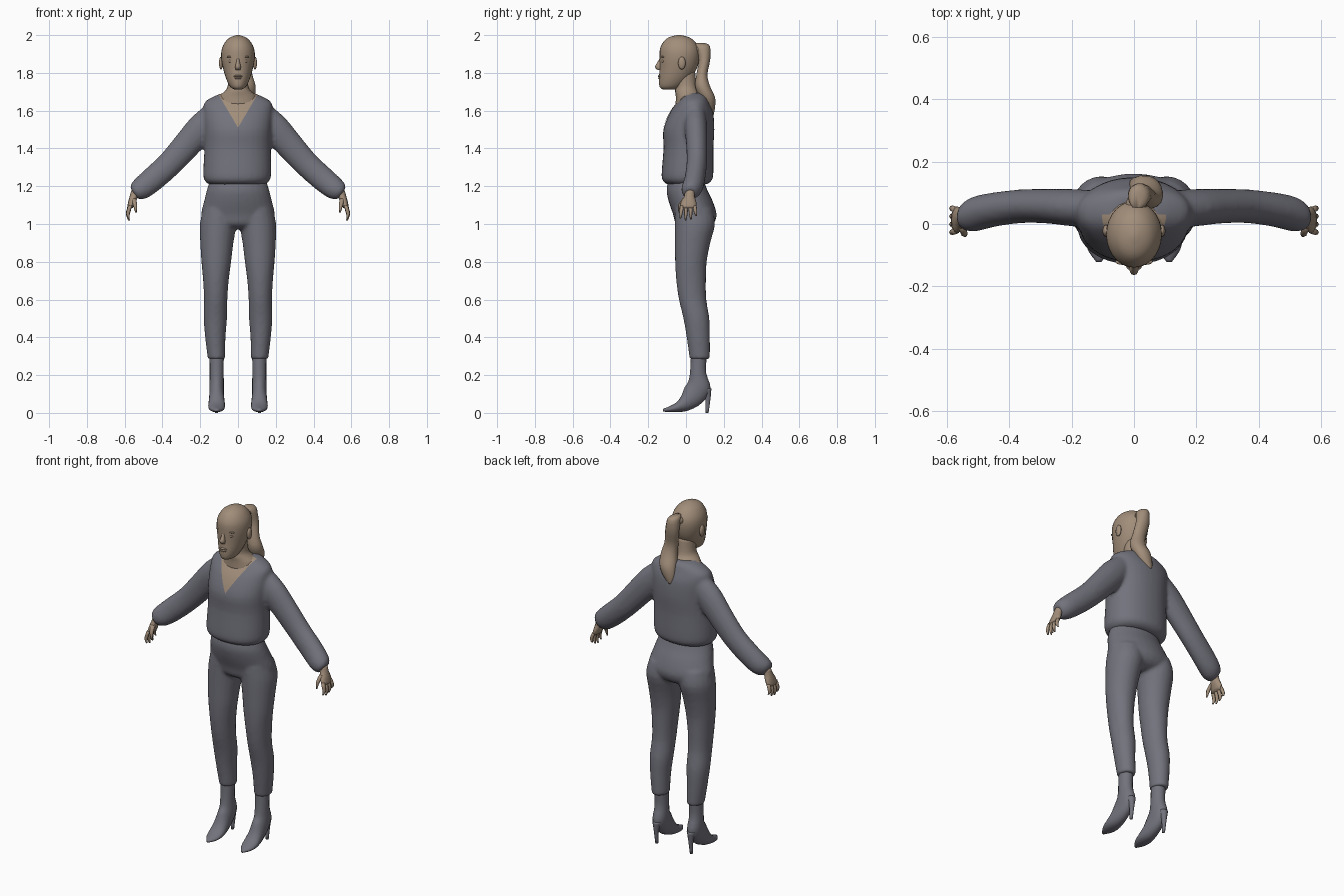
import bpy, bmesh, math
from mathutils import Vector


def material(name, rgb):
    m = bpy.data.materials.new(name)
    m.diffuse_color = (*rgb, 1)
    return m


CLOTH = material("grey cloth", (0.17, 0.17, 0.205))
SKIN = material("tan skin", (0.36, 0.27, 0.195))


def smooth_rings(rings, steps):
    """Catmull-Rom interpolation of (x, y, z, a, b, tilt) sections."""
    r = [tuple(q) + (0,) * (6 - len(q)) for q in rings]
    out = []
    for i in range(len(r) - 1):
        p = (r[max(i - 1, 0)], r[i], r[i + 1], r[min(i + 2, len(r) - 1)])
        for k in range(steps):
            t = k / steps
            out.append([0.5 * (2 * b + (c - a) * t + (2 * a - 5 * b + 4 * c - d) * t * t
                        + (3 * b - a - 3 * c + d) * t ** 3) for a, b, c, d in zip(*p)])
    return out + [r[-1]]


def loft(bm, rings, side=1, n=20, steps=3, foot=False, power=1.0):
    """Skin closed elliptical sections; side=-1 mirrors in x."""
    loops = []
    for x, y, z, a, b, tilt in smooth_rings(rings, steps):
        c, s = math.cos(math.radians(tilt)), math.sin(math.radians(tilt))
        u, v = Vector((c, 0, s)), Vector((0, 1, 0))
        if foot:
            u, v = Vector((1, 0, 0)), Vector((0, c, s))
        loop = []
        for i in range(n):
            t = 2 * math.pi * i / n
            cu, sv = math.cos(t), math.sin(t)
            cu = math.copysign(abs(cu) ** power, cu)
            sv = math.copysign(abs(sv) ** power, sv)
            p = Vector((x, y, z)) + u * max(a, .002) * cu + v * max(b, .002) * sv
            loop.append(bm.verts.new((p.x * side, p.y, p.z)))
        loops.append(loop)
    for l0, l1 in zip(loops, loops[1:]):
        for i in range(n):
            j = (i + 1) % n
            bm.faces.new((l0[i], l0[j], l1[j], l1[i]))
    bm.faces.new(loops[0])
    bm.faces.new(loops[-1])


def finish(name, bm, mat, voxel=0):
    bmesh.ops.recalc_face_normals(bm, faces=bm.faces)
    me = bpy.data.meshes.new(name)
    bm.to_mesh(me)
    bm.free()
    me.materials.append(mat)
    for f in me.polygons:
        f.use_smooth = True
    ob = bpy.data.objects.new(name, me)
    bpy.context.collection.objects.link(ob)
    if voxel:
        m = ob.modifiers.new("blend", 'REMESH')
        m.mode, m.voxel_size, m.use_smooth_shade = 'VOXEL', voxel, True
        m = ob.modifiers.new("soften", 'SMOOTH')
        m.iterations = 4
    return ob


def ball(bm, loc, size):
    g = bmesh.ops.create_uvsphere(bm, u_segments=14, v_segments=8, radius=1)
    for v in g["verts"]:
        v.co = Vector([l + c * s for l, c, s in zip(loc, v.co, size)])


# Trousers: pelvis and two legs blended together
bm = bmesh.new()
loft(bm, [(0, 0, 1.235, .148, .092), (0, .005, 1.18, .165, .108), (0, .025, 1.12, .18, .117),
          (0, .047, 1.05, .195, .115), (0, .045, 1.0, .17, .10), (0, .04, .975, .09, .06)], n=28)
for s in (1, -1):
    loft(bm, [(.095, .04, 1.08, .09, .10), (.105, .047, 1.0, .097, .107),
              (.112, .035, .9, .088, .094), (.115, .026, .8, .079, .084),
              (.117, .027, .7, .068, .079), (.118, .035, .6, .062, .073),
              (.12, .055, .5, .062, .069), (.12, .065, .4, .054, .062),
              (.115, .072, .3, .047, .055), (.115, .072, .285, .045, .053)], s)
finish("trousers", bm, CLOTH, .01)

# Blouse: body and two full sleeves blended together
TORSO = [(-.005, .005, 1.21, .15, .105), (-.005, .006, 1.23, .172, .13),
         (-.004, .008, 1.27, .18, .137), (-.002, .013, 1.40, .176, .132),
         (0, .015, 1.50, .178, .135), (0, .03, 1.59, .182, .114),
         (0, .04, 1.645, .176, .085), (0, .045, 1.68, .118, .066), (0, .045, 1.695, .07, .05)]
bm = bmesh.new()
loft(bm, TORSO, n=32, power=.92)
for s in (1, -1):
    loft(bm, [(.12, .05, 1.58, .07, .055, 45), (.19, .052, 1.51, .079, .06, 42),
              (.27, .057, 1.42, .074, .056, 42), (.36, .057, 1.32, .068, .054, 42),
              (.45, .046, 1.238, .066, .055, 45), (.51, .032, 1.188, .06, .056, 48),
              (.54, .024, 1.168, .048, .044, 52), (.55, .022, 1.16, .032, .03, 55)], s)
finish("blouse", bm, CLOTH, .01)

# Skin in the V-shaped neckline: a thin front plate following the blouse
bm = bmesh.new()
loft(bm, [(x, y, z, a + .003, b + .003) for x, y, z, a, b in TORSO], n=32, power=.92)
for no in ((.17, 0, -.10), (-.17, 0, -.10), (0, 1, 0)):
    co = (0, .03, 1.51)
    bmesh.ops.bisect_plane(bm, geom=bm.verts[:] + bm.edges[:] + bm.faces[:],
                           plane_co=co, plane_no=no, clear_outer=True)
finish("neckline_skin", bm, SKIN)

# Neck
bm = bmesh.new()
loft(bm, [(0, .02, 1.63, .115, .075), (0, .018, 1.675, .098, .072), (0, .004, 1.705, .068, .062),
          (0, 0, 1.735, .054, .056), (0, -.01, 1.81, .052, .058)])
finish("neck", bm, SKIN)

# Head with nose, brows, lids, lips and ears
bm = bmesh.new()
loft(bm, [(0, -.09, 1.712, .018, .03), (0, -.082, 1.725, .04, .057), (0, -.062, 1.765, .061, .081),
          (0, -.042, 1.82, .078, .098), (0, -.034, 1.88, .089, .106), (0, -.034, 1.93, .085, .103),
          (0, -.036, 1.97, .063, .079), (0, -.037, 1.99, .037, .049), (0, -.037, 2.0, .008, .01)],
     n=28)
loft(bm, [(0, -.128, 1.885, .007, .008), (0, -.137, 1.86, .009, .012),
          (0, -.145, 1.832, .015, .019), (0, -.138, 1.815, .012, .012)], n=12)
ball(bm, (0, -.139, 1.783), (.024, .010, .006))
ball(bm, (0, -.138, 1.772), (.02, .010, .006))
for s in (1, -1):
    ball(bm, (s * .036, -.121, 1.862), (.016, .010, .008))
    ball(bm, (s * .038, -.121, 1.885), (.022, .010, .005))
    ball(bm, (s * .09, -.022, 1.852), (.011, .02, .034))
finish("head", bm, SKIN)

# Ponytail
bm = bmesh.new()
loft(bm, [(.005, .075, 1.957, .014, .028), (.015, .088, 1.94, .034, .04),
          (.022, .098, 1.87, .04, .031), (.036, .084, 1.79, .04, .03),
          (.046, .088, 1.73, .047, .04), (.038, .112, 1.67, .05, .043),
          (.022, .128, 1.615, .038, .026), (.005, .138, 1.575, .01, .008)], n=14)
ball(bm, (.008, .06, 1.925), (.035, .04, .025))
finish("ponytail", bm, SKIN)

for s, label in ((1, "right"), (-1, "left")):
    # Hand: palm, four fingers and thumb
    bm = bmesh.new()
    loft(bm, [(.54, .022, 1.18, .024, .026), (.552, .018, 1.145, .022, .028),
              (.562, .014, 1.115, .02, .041), (.572, .012, 1.085, .015, .043)], s, n=12, steps=2)
    for i, length in enumerate((.058, .068, .062, .045)):
        y = -.021 + .022 * i
        spread = (i - 1.5) * .006
        loft(bm, [(.570, y, 1.098, .011, .011), (.583, y + spread * .6, 1.085 - length * .5, .010, .009),
                  (.577, y + spread, 1.087 - length, .004, .004)], s, n=8, steps=2)
    loft(bm, [(.552, -.005, 1.135, .013, .014), (.545, -.03, 1.10, .011, .011),
              (.54, -.036, 1.06, .004, .004)], s, n=8, steps=2)
    finish(label + "_hand", bm, SKIN)

    # Pointed boot, sections turning from the ankle to the toe
    bm = bmesh.new()
    loft(bm, [(.113, .068, .31, .038, .042, 0), (.113, .064, .21, .037, .043, 0),
              (.113, .07, .145, .039, .062, -15), (.113, .04, .095, .039, .062, -40),
              (.113, -.005, .053, .043, .044, -65), (.113, -.045, .031, .044, .027, -82),
              (.113, -.085, .02, .034, .016, -90), (.113, -.122, .014, .008, .007, -90)],
         s, n=16, foot=True)
    # Stiletto heel
    loft(bm, [(.113, .108, .13, .026, .028), (.113, .116, .08, .014, .015),
              (.113, .111, 0, .008, .009)], s, n=10)
    finish(label + "_boot", bm, CLOTH)
